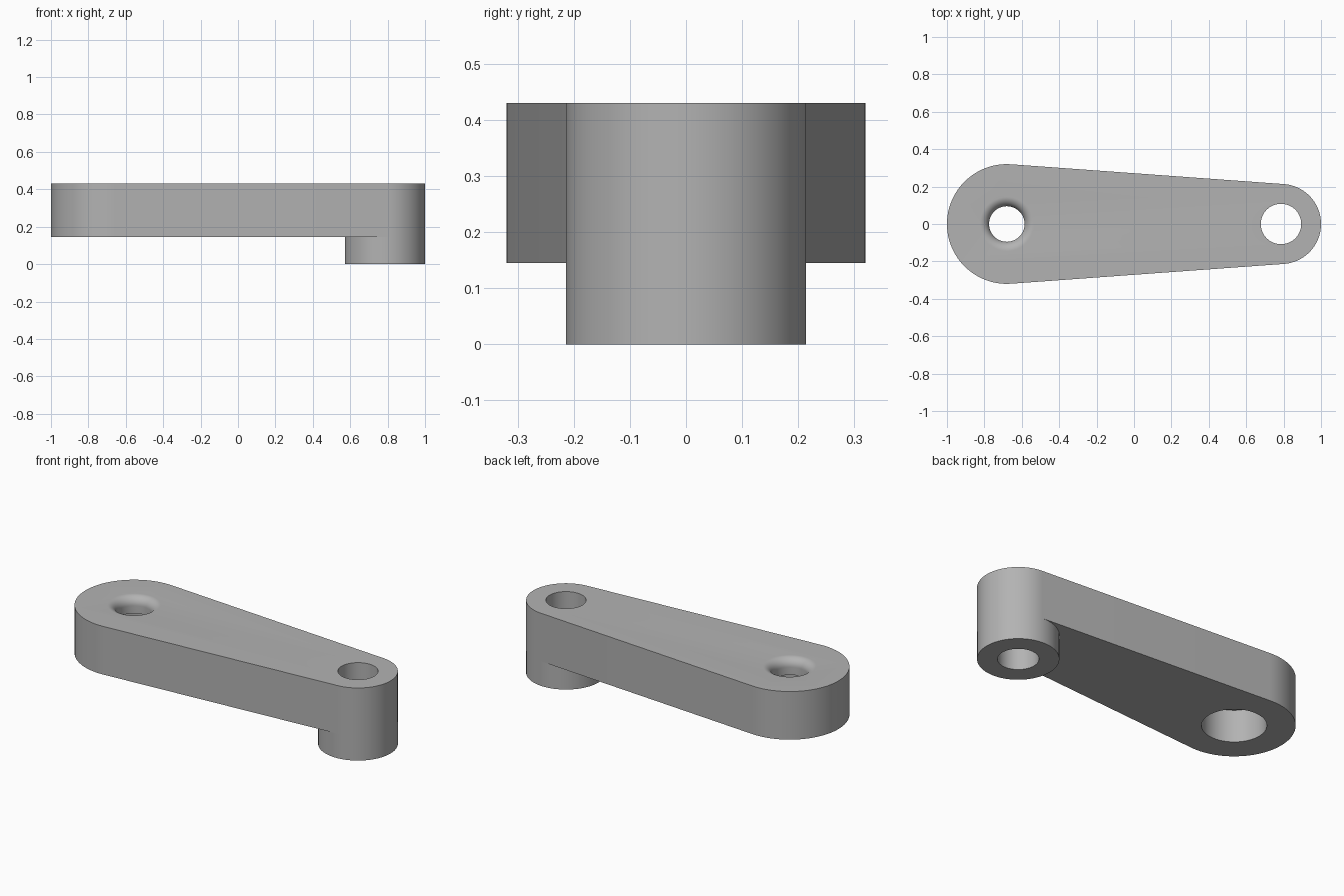
import bpy, bmesh, math
from mathutils import Matrix, Vector

cube = bpy.data.objects.get("Cube")
if cube:
    bpy.data.objects.remove(cube, do_unlink=True)

PIVOT_X, PIVOT_R = -0.68, 0.32
PIN_X, PIN_R, PIN_HOLE = 0.786, 0.214, 0.108
ARM_Z, TOP_Z = 0.145, 0.43
STEPS = 96

grey = bpy.data.materials.new("plain grey")
grey.use_nodes = True
color = (0.45, 0.45, 0.45, 1)
grey.diffuse_color = color
grey.node_tree.nodes["Principled BSDF"].inputs["Base Color"].default_value = color


def make_object(name, bm):
    bmesh.ops.recalc_face_normals(bm, faces=bm.faces)
    mesh = bpy.data.meshes.new(name)
    bm.to_mesh(mesh)
    bm.free()
    mesh.materials.append(grey)
    obj = bpy.data.objects.new(name, mesh)
    bpy.context.collection.objects.link(obj)
    return obj


def prism(name, outline, z0, z1):
    bm = bmesh.new()
    face = bm.faces.new([bm.verts.new((x, y, z0)) for x, y in outline])
    side = bmesh.ops.extrude_face_region(bm, geom=[face])
    verts = [v for v in side["geom"] if isinstance(v, bmesh.types.BMVert)]
    bmesh.ops.translate(bm, vec=(0, 0, z1 - z0), verts=verts)
    return make_object(name, bm)


def lathe(name, x, profile):
    """Revolve (radius, height) points about a vertical axis at x."""
    bm = bmesh.new()
    verts = [bm.verts.new((x + r, 0, z)) for r, z in profile]
    edges = [bm.edges.new(pair) for pair in zip(verts, verts[1:])]
    bmesh.ops.spin(bm, geom=verts + edges, cent=(x, 0, 0), axis=(0, 0, 1),
                   angle=math.tau, steps=STEPS, use_merge=True)
    bmesh.ops.remove_doubles(bm, verts=bm.verts, dist=1e-5)
    return make_object(name, bm)


def arc(x, r, start, end, n=48):
    angles = [start + (end - start) * i / n for i in range(n + 1)]
    return [(x + r * math.cos(a), r * math.sin(a)) for a in angles]


def cut(obj, cutter):
    cutter.hide_render = True
    mod = obj.modifiers.new("hole", "BOOLEAN")
    mod.operation, mod.solver, mod.object = "DIFFERENCE", "EXACT", cutter
    bpy.context.view_layer.objects.active = obj
    bpy.ops.object.modifier_apply(modifier=mod.name)
    bpy.data.objects.remove(cutter, do_unlink=True)


# Tapered arm: two round ends joined by tangent sides
tangent = math.acos((PIVOT_R - PIN_R) / (PIN_X - PIVOT_X))
outline = (arc(PIN_X, PIN_R, -tangent, tangent)
           + arc(PIVOT_X, PIVOT_R, tangent, math.tau - tangent))
arm = prism("crank_arm", outline, ARM_Z, TOP_Z)

# Pivot hole: rounded lip, narrow neck, wide bore from below
neck, bore, lip, ledge = 0.095, 0.17, 0.05, 0.335
profile = [(0, 0), (bore, 0), (bore, ledge), (neck, ledge)]
for i in range(13):
    a = i / 12 * math.pi / 2
    profile.append((neck + lip - lip * math.cos(a), TOP_Z - lip + lip * math.sin(a)))
profile += [(neck + lip, TOP_Z + 0.1), (0, TOP_Z + 0.1)]
cut(arm, lathe("pivot_cutter", PIVOT_X, profile))

# Pin hole through the narrow end
cut(arm, lathe("pin_cutter", PIN_X, [(0, 0), (PIN_HOLE, 0), (PIN_HOLE, 0.6), (0, 0.6)]))

# Hollow boss beneath the narrow end
boss = lathe("pin_boss", PIN_X, [(PIN_HOLE, ARM_Z), (PIN_HOLE, 0),
                                 (PIN_R, 0), (PIN_R, ARM_Z)])

for obj in (arm, boss):
    bpy.ops.object.select_all(action="DESELECT")
    obj.select_set(True)
    bpy.context.view_layer.objects.active = obj
    bpy.ops.object.shade_smooth_by_angle(angle=math.radians(30))
